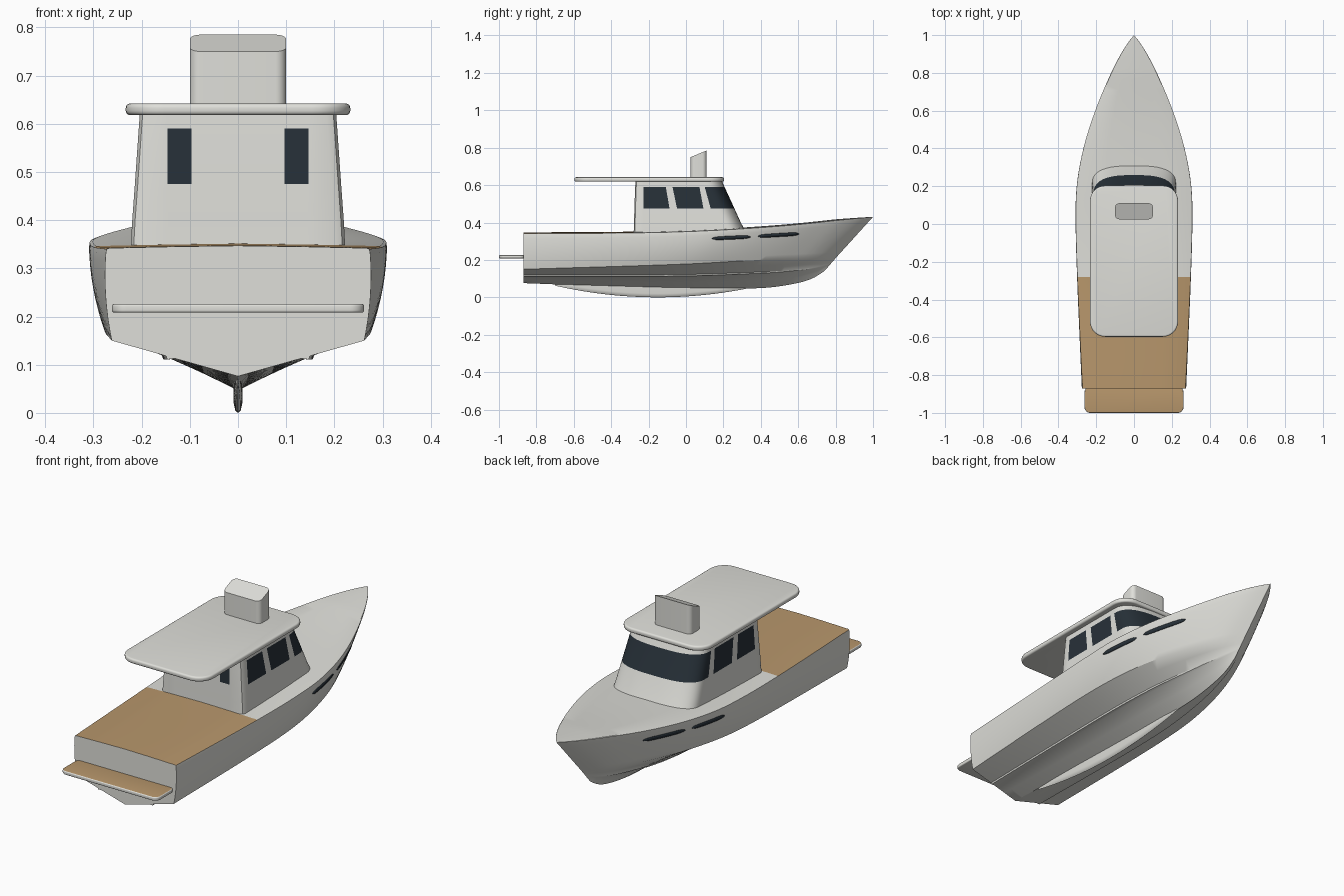
import bpy, bmesh, math
from mathutils import Vector

cube = bpy.data.objects.get("Cube")
if cube:
    bpy.data.objects.remove(cube, do_unlink=True)


def material(name, rgb):
    m = bpy.data.materials.new(name)
    m.use_nodes = True
    m.diffuse_color = (*rgb, 1)
    bsdf = m.node_tree.nodes["Principled BSDF"]
    bsdf.inputs["Base Color"].default_value = (*rgb, 1)
    bsdf.inputs["Roughness"].default_value = 0.5
    return m


WHITE = material("off white paint", (0.74, 0.74, 0.70))
TEAK = material("teak decking", (0.48, 0.31, 0.15))
GLASS = material("dark glass", (0.02, 0.03, 0.04))


def finish(name, bm, mats, angle=35):
    mesh = bpy.data.meshes.new(name)
    bm.to_mesh(mesh)
    bm.free()
    for m in mats:
        mesh.materials.append(m)
    obj = bpy.data.objects.new(name, mesh)
    bpy.context.collection.objects.link(obj)
    bpy.ops.object.select_all(action="DESELECT")
    obj.select_set(True)
    bpy.context.view_layer.objects.active = obj
    bpy.ops.object.shade_smooth_by_angle(angle=math.radians(angle))
    return obj


def lerp(a, b, t):
    return a + (b - a) * t


def smooth(table, x):
    """Cubic curve through a short table of (x, value) pairs."""
    n = len(table)

    def slope(i):
        a, b = table[max(i - 1, 0)], table[min(i + 1, n - 1)]
        return (b[1] - a[1]) / (b[0] - a[0])

    i = 0
    while i < n - 2 and x > table[i + 1][0]:
        i += 1
    (x0, v0), (x1, v1) = table[i], table[i + 1]
    h = x1 - x0
    u = min(max((x - x0) / h, 0), 1)
    return (v0 * (2*u**3 - 3*u*u + 1) + v1 * (3*u*u - 2*u**3)
            + h * slope(i) * (u**3 - 2*u*u + u) + h * slope(i + 1) * (u**3 - u*u))


def loft(bm, rings, closed=True):
    rows = [[bm.verts.new(p) for p in ring] for ring in rings]
    n = len(rows[0])
    faces = []
    for a, b in zip(rows, rows[1:]):
        faces.append([bm.faces.new((a[k], a[(k + 1) % n], b[(k + 1) % n], b[k]))
                      for k in range(n if closed else n - 1)])
    return rows, faces


def mirrored(half):
    """Close a half outline whose first and last points lie on x = 0."""
    return half + [Vector((-p.x, p.y, p.z)) for p in half[-2:0:-1]]


# Hull lines: each runs from the stern to its own point on the raked stem
STERN, SHEER_END, CHINE_END, KEEL_END = -0.87, 1.0, 0.805, 0.74
BEAM = [(-.87, .274), (-.6, .287), (-.28, .301), (0, .309), (.2, .304), (.4, .269),
        (.6, .206), (.8, .122), (.9, .07), (.96, .032), (1, 0)]
SHEER_Z = [(-.87, .337), (-.3, .341), (0, .348), (.3, .363), (.6, .386), (1, .43)]
CHINE_X = [(-.87, .262), (-.3, .276), (0, .275), (.2, .256), (.4, .212),
           (.6, .137), (.72, .072), (.805, 0)]
CHINE_Z = [(-.87, .15), (0, .178), (.4, .2), (.805, .215)]
KEEL_Z = [(-.87, .076), (-.4, .058), (0, .047), (.3, .047), (.45, .053),
          (.6, .077), (.68, .103), (.74, .14)]


def topside(t, s):
    ys, yc = lerp(STERN, SHEER_END, t), lerp(STERN, CHINE_END, t)
    xs, xc = smooth(BEAM, ys), smooth(CHINE_X, yc)
    x = lerp(xc, xs, s) + 0.1 * xs * s * (1 - s)
    return Vector((x, lerp(yc, ys, s),
                   lerp(smooth(CHINE_Z, yc), smooth(SHEER_Z, ys), s)))


def hull_section(t):
    yk = lerp(STERN, KEEL_END, t)
    keel, chine, sheer = Vector((0, yk, smooth(KEEL_Z, yk))), topside(t, 0), topside(t, 1)
    pts = [keel]
    # bottom with a small spray strake
    for f, drop in ((.25, 0), (.5, 0), (.56, .025), (.57, 0), (.8, 0)):
        p = keel.lerp(chine, f)
        p.z -= drop * chine.x
        pts.append(p)
    pts += [topside(t, i / 8) for i in range(8)] + [topside(t, .96)]
    # crowned deck inside a narrow rounded gunwale
    for f, rise in ((.995, .003), (.975, .005), (.5, .008), (0, .01)):
        pts.append(Vector((sheer.x * f, sheer.y, sheer.z + rise * min(1, sheer.x * 8))))
    return mirrored(pts)


COCKPIT_Y = -0.28
stations = [i / 64 for i in range(65)] + [(COCKPIT_Y - STERN) / (SHEER_END - STERN)]
bm = bmesh.new()
rows, _ = loft(bm, [hull_section(t) for t in sorted(stations)])
bm.faces.new(rows[0])
bmesh.ops.remove_doubles(bm, verts=bm.verts, dist=1e-5)
bmesh.ops.recalc_face_normals(bm, faces=bm.faces)
for f in bm.faces:
    c = f.calc_center_median()
    f.material_index = int(c.y < COCKPIT_Y and c.z > .3 and f.normal.z > .9)
finish("hull", bm, [WHITE, TEAK], 32)

# Shallow keel fin, thinning toward its ends and lower edge
bm = bmesh.new()
rings = []
for i in range(33):
    y = lerp(-.7, .4, i / 32)
    z = .06 * ((y + .15) / .54) ** 2
    w = .009 * max(.1, 1 - abs((y + .15) / .55) ** 4)
    rings.append(mirrored([Vector((0, y, z)), Vector((w * .6, y, z + .004)),
                           Vector((w, y, z + .02)), Vector((w, y, .085)),
                           Vector((0, y, .085))]))
rows, _ = loft(bm, rings)
bm.faces.new(rows[0])
bm.faces.new(rows[-1])
bmesh.ops.recalc_face_normals(bm, faces=bm.faces)
finish("keel_fin", bm, [WHITE], 50)

# Long hull portlights: thin plates that follow the topsides
bm = bmesh.new()
for y0, y1, z0, z1 in ((.14, .345, .314, .323), (.385, .605, .326, .339)):
    for side in (1, -1):
        strip = []
        for i in range(21):
            u = i / 20
            y, half = lerp(y0, y1, u), .009 * math.sqrt(max(.02, 1 - abs(2*u - 1) ** 5))
            pair = []
            for z in (lerp(z0, z1, u) - half, lerp(z0, z1, u) + half):
                t, s = .6, .8
                for _ in range(8):
                    low, high = topside(t, 0), topside(t, 1)
                    s = (z - low.z) / (high.z - low.z)
                    t = (y - STERN) / (lerp(CHINE_END, SHEER_END, s) - STERN)
                p = topside(t, s)
                pair.append(Vector((side * (p.x + .003), p.y, p.z)))
            strip.append(pair if side < 0 else pair[::-1])
        loft(bm, strip, closed=False)
for f in bm.faces:
    f.normal_update()
    if f.normal.x * f.calc_center_median().x < 0:
        f.normal_flip()
portlights = finish("hull_portlights", bm, [GLASS])
mod = portlights.modifiers.new("thickness", "SOLIDIFY")
mod.thickness = .005


# Cabin: window edges are built into the outline, the glass is the middle band
def cabin_ring(z, w, back, front, posts):
    half = [Vector((x, back, z)) for x in (0, .096, .146, w - .02)]
    half += [Vector((w - .006, back + .006, z)), Vector((w, back + .02, z))]
    half += [Vector((w, y, z)) for y in posts]
    r = .1
    for i in range(15):
        a = math.pi / 2 * i / 14
        half.append(Vector((w * max(math.cos(a), 0) ** .7,
                            front - r + r * math.sin(a) ** .8, z)))
    half[-1].x = 0
    return mirrored(half)


low_posts = (-.227, -.088, -.048, .093, .132)
high_posts = (-.227, -.108, -.072, .072, .1)
bm = bmesh.new()
rows, bands = loft(bm, [
    cabin_ring(.335, .223, -.28, .328, low_posts),
    cabin_ring(.40, .2195, -.278, .293, low_posts),
    cabin_ring(.475, .214, -.276, .259, low_posts),
    cabin_ring(.59, .206, -.272, .206, high_posts),
    cabin_ring(.625, .2035, -.27, .192, high_posts)])
bm.faces.new(rows[-1])
bm.faces.new(rows[0])
count = len(bands[2])
for k, f in enumerate(bands[2]):
    j = min(k, count - 1 - k)
    # aft lights, two side windows, then the wrapped windscreen
    f.material_index = int(j in (1, 6, 8) or j >= 10)
bmesh.ops.recalc_face_normals(bm, faces=bm.faces)
finish("cabin", bm, [WHITE, GLASS], 40)


# Slabs with rounded plan corners
def rounded_slab(name, w, y0, y1, z0, z1, r, bevel=0, slope=0, top=0):
    bm = bmesh.new()
    plan = []
    for q, (x, y) in enumerate(((w - r, y1 - r), (r - w, y1 - r),
                                (r - w, y0 + r), (w - r, y0 + r))):
        for i in range(9):
            a = math.pi / 2 * (q + i / 8)
            plan.append(Vector((x + r * math.cos(a), y + r * math.sin(a), z0)))
    upper = [Vector((p.x, p.y, z1 + slope * (p.y - y0))) for p in plan]
    rows, _ = loft(bm, [plan, upper])
    bm.faces.new(rows[0][::-1])
    bm.faces.new(rows[1])
    bmesh.ops.recalc_face_normals(bm, faces=bm.faces)
    if bevel:
        rim = [e for e in bm.edges if e.calc_face_angle(0) > 1]
        bmesh.ops.bevel(bm, geom=rim, offset=bevel, segments=4, profile=.5,
                        affect="EDGES", clamp_overlap=True)
    bm.normal_update()
    for f in bm.faces:
        f.material_index = top if f.normal.z > .95 else 0
    return finish(name, bm, [WHITE, TEAK], 40)


rounded_slab("cabin_roof", .233, -.597, .203, .618, .642, .08, bevel=.009)
rounded_slab("roof_housing", .1, .025, .11, .635, .75, .022, slope=.41)
rounded_slab("swim_platform", .262, -1.0, -.86, .208, .226, .03, bevel=.005, top=1)
